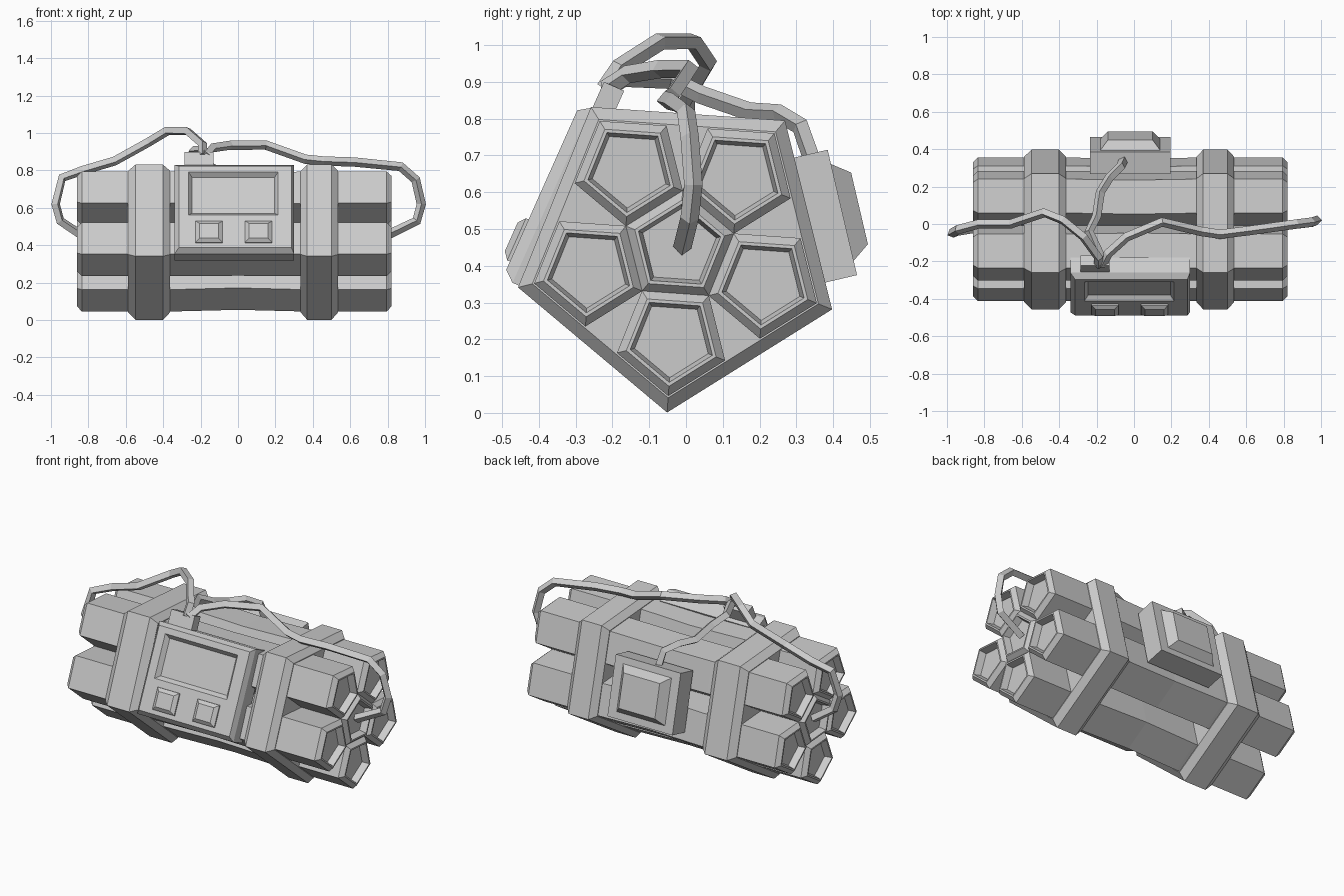
import bpy, bmesh
from math import cos, sin, radians
from mathutils import Vector

cube = bpy.data.objects.get("Cube")
if cube:
    bpy.data.objects.remove(cube, do_unlink=True)

grey = bpy.data.materials.new("plain_grey")
grey.use_nodes = True
grey.diffuse_color = (0.6, 0.6, 0.6, 1)
grey.node_tree.nodes["Principled BSDF"].inputs["Base Color"].default_value = (0.6, 0.6, 0.6, 1)


def loft(name, rings):
    """Skin a list of equal point rings and cap both ends."""
    bm = bmesh.new()
    loops = [[bm.verts.new(p) for p in ring] for ring in rings]
    n = len(loops[0])
    for a, b in zip(loops, loops[1:]):
        for i in range(n):
            j = (i + 1) % n
            bm.faces.new((a[i], a[j], b[j], b[i]))
    bm.faces.new(loops[0][::-1])
    bm.faces.new(loops[-1])
    bmesh.ops.recalc_face_normals(bm, faces=bm.faces)
    mesh = bpy.data.meshes.new(name)
    bm.to_mesh(mesh)
    bm.free()
    mesh.materials.append(grey)
    obj = bpy.data.objects.new(name, mesh)
    bpy.context.collection.objects.link(obj)
    return obj


CY, CZ, START = -0.02, 0.45, -94


def pentagon(x, y, z, r, turn):
    return [Vector((x, y + r * cos(radians(turn + 72 * k)), z + r * sin(radians(turn + 72 * k))))
            for k in range(5)]


# Five-sided tubes: x position, radius factor, distance factor from the bundle axis
TUBE = [(-0.82, 0.68, 1), (-0.86, 0.76, 1), (-0.86, 0.83, 1), (-0.835, 1, 1),
        (-0.34, 1, 1), (0, 1, 0.965), (0.34, 1, 1),
        (0.795, 1, 1), (0.82, 0.83, 1), (0.82, 0.76, 1), (0.78, 0.68, 1)]


def tube(name, angle, dist, turn):
    a = radians(angle)
    loft(name, [pentagon(x, CY + dist * f * cos(a), CZ + dist * f * sin(a), 0.155 * s, turn)
                for x, s, f in TUBE])


tube("centre_tube", 0, 0, START + 180)
for i in range(5):
    tube(f"outer_tube_{i + 1}", START + 72 * i, 0.25, START + 72 * i)

# Two bevelled straps around the bundle
for name, x, half in (("right_strap", -0.475, 0.112), ("left_strap", 0.435, 0.1)):
    loft(name, [pentagon(x + half * t, CY, CZ, r, START)
                for t, r in ((-1, 0.41), (-0.65, 0.45), (0.65, 0.45), (1, 0.41))])


def panel(name, origin, angle, rects):
    """Stack of rectangles (x0, x1, v0, v1, height) on a plane whose normal has this angle."""
    n = Vector((0, cos(radians(angle)), sin(radians(angle))))
    v = Vector((0, abs(n.z), abs(n.y))) if n.y < 0 else Vector((0, -n.z, n.y))
    o = Vector(origin)
    return loft(name, [[o + Vector((x, 0, 0)) + v * w + n * h
                        for x, w in ((x0, v0), (x1, v0), (x1, v1), (x0, v1))]
                       for x0, x1, v0, v1, h in rects])


# Front control box with a sunken screen and two raised keys
FRONT, TILT = (0, -0.495, 0.375), 156
panel("control_box", FRONT, TILT, [
    (-0.34, 0.3, -0.01, 0.51, -0.12), (-0.34, 0.3, -0.01, 0.51, -0.03),
    (-0.315, 0.285, 0.015, 0.49, 0), (-0.265, 0.215, 0.205, 0.455, 0),
    (-0.245, 0.195, 0.225, 0.435, -0.025)])
for name, x in (("right_key", -0.155), ("left_key", 0.11)):
    panel(name, FRONT, TILT, [
        (x - 0.072, x + 0.072, 0.04, 0.165, -0.01), (x - 0.072, x + 0.072, 0.04, 0.165, 0.008),
        (x - 0.05, x + 0.05, 0.06, 0.145, 0.024)])

# Wire socket on top of the control box
panel("wire_socket", FRONT, TILT, [
    (-0.285, -0.13, 0.48, 0.59, -0.095), (-0.285, -0.13, 0.48, 0.59, -0.035)])

# Back box with a stepped, tapered cover
panel("back_box", (0, 0.425, 0.545), 13.2, [
    (-0.235, 0.195, -0.175, 0.175, -0.12), (-0.235, 0.195, -0.175, 0.175, 0),
    (-0.18, 0.14, -0.135, 0.135, 0), (-0.14, 0.1, -0.1, 0.1, 0.048)])

# Square wires
WIRES = {
    "right_wire": [(-0.19, -0.22, 0.88), (-0.19, -0.18, 0.94), (-0.27, -0.07, 1.01),
                   (-0.38, 0.02, 1.01), (-0.48, 0.06, 0.95), (-0.66, 0, 0.85),
                   (-0.83, 0, 0.8), (-0.94, -0.03, 0.76), (-0.975, -0.05, 0.62),
                   (-0.95, -0.04, 0.53), (-0.83, -0.02, 0.45)],
    "left_wire": [(-0.17, -0.22, 0.88), (-0.14, -0.16, 0.92), (-0.04, -0.07, 0.935),
                  (0.15, 0.01, 0.935), (0.36, -0.04, 0.86), (0.46, -0.055, 0.85),
                  (0.62, -0.035, 0.845), (0.87, 0, 0.82), (0.95, 0.01, 0.75),
                  (0.98, 0.02, 0.62), (0.955, 0.01, 0.53), (0.79, -0.01, 0.45)],
    "back_wire": [(-0.18, -0.22, 0.88), (-0.18, -0.17, 0.91), (-0.24, -0.04, 0.905),
                  (-0.2, 0.04, 0.865), (-0.18, 0.17, 0.82), (-0.13, 0.25, 0.815),
                  (-0.07, 0.31, 0.78), (-0.055, 0.345, 0.68)],
}
for name, points in WIRES.items():
    curve = bpy.data.curves.new(name, "CURVE")
    curve.dimensions = "3D"
    curve.bevel_depth = 0.025
    curve.bevel_resolution = 0
    curve.use_fill_caps = True
    spline = curve.splines.new("POLY")
    spline.points.add(len(points) - 1)
    for p, co in zip(spline.points, points):
        p.co = (*co, 1)
    spline.use_smooth = False
    curve.materials.append(grey)
    temp = bpy.data.objects.new(name + "_path", curve)
    bpy.context.collection.objects.link(temp)
    graph = bpy.context.evaluated_depsgraph_get()
    mesh = bpy.data.meshes.new_from_object(temp.evaluated_get(graph))
    bpy.data.objects.remove(temp, do_unlink=True)
    bpy.context.collection.objects.link(bpy.data.objects.new(name, mesh))
